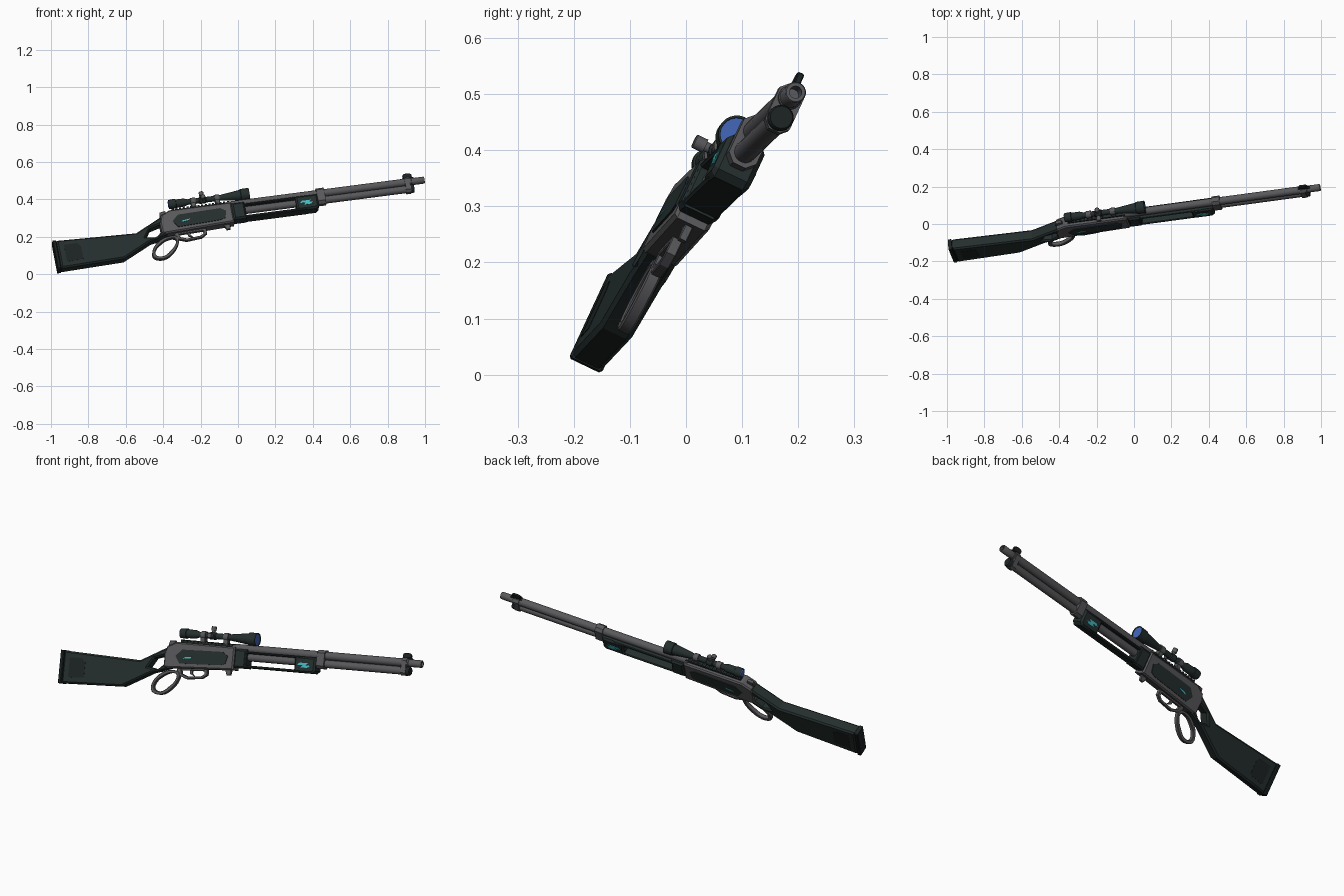
import bpy, bmesh, math
from mathutils import Vector, Matrix

if "Cube" in bpy.data.objects:
    bpy.data.objects.remove(bpy.data.objects["Cube"])

# Tilted frame: x runs along the barrel, y across, z up; origin on the bore axis
fwd = Vector((1, 0.135, 0.13)).normalized()
up = Vector((0, 0.43, 0.9))
up = (up - fwd * up.dot(fwd)).normalized()
side = up.cross(fwd)
FRAME = Matrix.Translation((0, 0.061, 0.374)) @ Matrix((fwd, side, up)).transposed().to_4x4()


def material(name, color):
    m = bpy.data.materials.new(name)
    m.use_nodes = True
    m.diffuse_color = (*color, 1)
    bsdf = m.node_tree.nodes["Principled BSDF"]
    bsdf.inputs["Base Color"].default_value = (*color, 1)
    bsdf.inputs["Roughness"].default_value = 0.6
    return m


DARK = material("dark green polymer", (0.018, 0.028, 0.027))
BLACK = material("black rubber", (0.012, 0.017, 0.017))
METAL = material("gun metal", (0.1, 0.1, 0.108))
CYAN = material("cyan paint", (0.06, 0.5, 0.55))
BLUE = material("blue lens", (0.055, 0.13, 0.47))


def finish(name, mesh, mat, angle=35):
    mesh.materials.clear()
    mesh.materials.append(mat)
    mesh.shade_smooth()
    mesh.set_sharp_from_angle(angle=math.radians(angle))
    ob = bpy.data.objects.new(name, mesh)
    ob.matrix_world = FRAME
    bpy.context.scene.collection.objects.link(ob)
    return ob


def plate(name, outline, half, mat, bevel=0.0, y=0.0, holes=()):
    """Side outline (x, z) extruded across, with chamfered rims and holes."""
    cu = bpy.data.curves.new(name, 'CURVE')
    cu.dimensions, cu.fill_mode = '2D', 'BOTH'
    cu.extrude, cu.bevel_depth, cu.offset = half - bevel, bevel, -bevel
    cu.bevel_resolution = 0
    for pts in (outline, *holes):
        sp = cu.splines.new('POLY')
        sp.points.add(len(pts) - 1)
        for p, (px, pz) in zip(sp.points, pts):
            p.co = (px, pz, 0, 1)
        sp.use_cyclic_u = True
    tmp = bpy.data.objects.new(name, cu)
    bpy.context.scene.collection.objects.link(tmp)
    dg = bpy.context.evaluated_depsgraph_get()
    mesh = bpy.data.meshes.new_from_object(tmp.evaluated_get(dg))
    bpy.data.objects.remove(tmp)
    bpy.data.curves.remove(cu)
    mesh.transform(Matrix.Translation((0, y, 0)) @ Matrix.Rotation(math.pi / 2, 4, 'X'))
    return finish(name, mesh, mat, 25)


def box(x0, x1, z0, z1):
    return [(x0, z0), (x1, z0), (x1, z1), (x0, z1)]


def lathe(name, profile, mat, z=0.0, sides=20, turn=None, at=None):
    """Profile of (distance, radius) spun around the long axis, or a turned one."""
    bm = bmesh.new()
    rings = []
    for d, r in profile:
        rings.append([bm.verts.new((d, r * math.cos(t), r * math.sin(t)))
                      for t in (2 * math.pi * i / sides for i in range(sides))])
    for a, b in zip(rings, rings[1:]):
        for i in range(sides):
            j = (i + 1) % sides
            bm.faces.new((a[i], a[j], b[j], b[i]))
    bm.faces.new(rings[0])
    bm.faces.new(rings[-1])
    bmesh.ops.recalc_face_normals(bm, faces=bm.faces)
    bm.transform(Matrix.Translation(at or (0, 0, z)) @ (turn or Matrix()))
    mesh = bpy.data.meshes.new(name)
    bm.to_mesh(mesh)
    bm.free()
    return finish(name, mesh, mat)


def rounded(pts, steps=2):
    for _ in range(steps):
        out = []
        for p, q in zip(pts, pts[1:] + pts[:1]):
            out += [(p[0] * u + q[0] * (1 - u), p[1] * u + q[1] * (1 - u)) for u in (0.75, 0.25)]
        pts = out
    return pts


def shrink(pts, d):
    """Inset a loop towards its centre by about d."""
    c = sum((Vector(p) for p in pts), Vector((0, 0))) / len(pts)
    return [tuple(Vector(p) + (c - Vector(p)).normalized() * d) for p in pts]


# Stock with its thumb hole and butt plate
stock = [(-1.005, -0.087), (-0.573, -0.103), (-0.42, -0.024), (-0.405, -0.13),
         (-0.506, -0.162), (-0.663, -0.242), (-1.005, -0.252)]
hole = [(-0.432, -0.068), (-0.432, -0.109), (-0.472, -0.143), (-0.526, -0.133), (-0.496, -0.087)]
plate("stock", stock, 0.031, DARK, 0.008, holes=[hole])
plate("butt_plate", box(-1.026, -1.007, -0.254, -0.085), 0.032, BLACK, 0.004)

# Receiver, its hammer and top rail
receiver = [(-0.435, -0.13), (-0.04, -0.113), (-0.04, 0.004), (-0.375, 0.004),
            (-0.425, -0.02), (-0.438, -0.06)]
plate("receiver", receiver, 0.034, METAL, 0.007)
plate("hammer", [(-0.43, -0.02), (-0.39, -0.005), (-0.395, 0.012), (-0.425, 0.008)], 0.009, METAL, 0.002)
plate("top_rail", box(-0.36, -0.04, 0.0, 0.012), 0.014, DARK)
for i in range(16):
    x = -0.358 + i * 0.02
    plate(f"rail_tooth_{i + 1}", box(x, x + 0.01, 0.01, 0.019), 0.016, DARK)

# Forearm: collar, open frame and front block
plate("forearm_collar", box(-0.04, 0.03, -0.1, -0.004), 0.037, DARK, 0.009)
plate("forearm_frame", box(0.0, 0.36, -0.096, -0.014), 0.034, DARK, 0.004,
      holes=[box(0.03, 0.31, -0.083, -0.024)])
plate("forearm_block", [(0.305, -0.096), (0.41, -0.096), (0.425, -0.082), (0.425, -0.014), (0.305, -0.014)],
      0.037, DARK, 0.009)

# Side panels and painted marks, on both sides
panel = [(-0.37, -0.066), (-0.335, -0.032), (-0.105, -0.026), (-0.075, -0.045),
         (-0.085, -0.085), (-0.115, -0.094), (-0.345, -0.103)]
streaks = [(0.325, -0.058, 0.05), (0.345, -0.07, 0.04)]
for label, s in (("front", -1), ("back", 1)):
    plate(f"receiver_panel_{label}", panel, 0.003, DARK, y=s * 0.0345)
    plate(f"receiver_mark_{label}", [(-0.325, -0.078), (-0.285, -0.073), (-0.275, -0.065), (-0.315, -0.069)],
          0.002, CYAN, y=s * 0.037)
    for i, (x, z, w) in enumerate(streaks):
        plate(f"forearm_mark_{label}_{i + 1}", [(x, z), (x + w, z), (x + w + 0.012, z + 0.012), (x + 0.012, z + 0.012)],
              0.002, CYAN, y=s * 0.037)
    plate(f"stock_panel_{label}", [(-0.97, -0.12), (-0.9, -0.118), (-0.88, -0.14), (-0.88, -0.215), (-0.97, -0.22)],
          0.001, BLACK, y=s * 0.031)

# Barrel with an open bore, magazine tube below
lathe("barrel", [(-0.06, 0.021), (0.94, 0.021), (0.942, 0.019), (1.01, 0.019), (1.013, 0.017),
                 (1.013, 0.011), (0.97, 0.011)], METAL)
lathe("magazine_tube", [(-0.05, 0.02), (0.925, 0.02)], METAL, z=-0.041)
lathe("magazine_cap", [(0.92, 0.023), (0.945, 0.023), (0.95, 0.02)], BLACK, z=-0.041)


# Barrel bands
def band(name, x0, x1, r):
    w = r * 0.45
    pts = [(-w, r), (w, r), (r, w), (r, -0.041 - w), (w, -0.041 - r),
           (-w, -0.041 - r), (-r, -0.041 - w), (-r, w)]
    bm = bmesh.new()
    f = bm.faces.new([bm.verts.new((x0, y, z)) for y, z in pts])
    new = bmesh.ops.extrude_face_region(bm, geom=[f])["geom"]
    bmesh.ops.translate(bm, verts=[v for v in new if isinstance(v, bmesh.types.BMVert)], vec=(x1 - x0, 0, 0))
    bmesh.ops.recalc_face_normals(bm, faces=bm.faces)
    mesh = bpy.data.meshes.new(name)
    bm.to_mesh(mesh)
    bm.free()
    finish(name, mesh, METAL, 20)


band("rear_band", 0.425, 0.468, 0.027)
band("front_band", 0.905, 0.932, 0.024)

# Front sight
plate("front_sight_base", [(0.89, 0.018), (0.96, 0.018), (0.95, 0.027), (0.905, 0.027)], 0.008, BLACK, 0.002)
plate("front_sight", rounded(box(0.9, 0.95, 0.018, 0.05), 2), 0.006, BLACK, 0.002)

# Lever loop, trigger guard, trigger and underside stud
loop = rounded([(-0.515, -0.255), (-0.44, -0.275), (-0.365, -0.215), (-0.34, -0.14),
                (-0.425, -0.136), (-0.495, -0.185)])
plate("lever_loop", loop, 0.012, METAL, 0.003, holes=[shrink(loop, 0.019)])
guard = [(-0.37, -0.125), (-0.365, -0.158), (-0.31, -0.178), (-0.225, -0.17), (-0.195, -0.15), (-0.195, -0.115)]
guard_gap = [(-0.345, -0.135), (-0.34, -0.152), (-0.305, -0.165), (-0.23, -0.158), (-0.212, -0.146), (-0.212, -0.13)]
plate("trigger_guard", guard, 0.01, METAL, 0.002, holes=[guard_gap])
plate("trigger", [(-0.3, -0.12), (-0.28, -0.12), (-0.283, -0.145), (-0.27, -0.16), (-0.295, -0.15)], 0.005, METAL)
plate("underside_stud", [(-0.1, -0.11), (-0.06, -0.105), (-0.065, -0.14), (-0.085, -0.142)], 0.008, METAL, 0.002)

# Scope body, lenses, rings and turrets
SZ = 0.051
lathe("scope_body", [(-0.365, 0.021), (-0.368, 0.024), (-0.35, 0.026), (-0.332, 0.026), (-0.33, 0.022),
                     (-0.285, 0.022), (-0.265, 0.015), (-0.09, 0.015), (-0.06, 0.019), (0.02, 0.029),
                     (0.022, 0.033), (0.068, 0.034), (0.068, 0.03), (0.06, 0.029)], DARK, z=SZ, sides=24)
lathe("objective_lens", [(0.058, 0.03), (0.065, 0.03)], BLUE, z=SZ, sides=24)
lathe("eyepiece_lens", [(-0.37, 0.019), (-0.36, 0.019)], BLUE, z=SZ, sides=24)
for label, x in (("rear", -0.25), ("front", -0.12)):
    lathe(f"scope_ring_{label}", [(x, 0.02), (x + 0.026, 0.02)], METAL, z=SZ)
    plate(f"scope_foot_{label}", box(x, x + 0.026, 0.012, 0.04), 0.014, METAL, 0.002)
lathe("scope_saddle", [(-0.205, 0.015), (-0.2, 0.019), (-0.17, 0.019), (-0.165, 0.015)], DARK, z=SZ)
knob = [(0.0, 0.009), (0.026, 0.009), (0.026, 0.013), (0.046, 0.013), (0.048, 0.011)]
for label, axis, angle in (("top", 'Y', -90), ("side", 'Z', -90)):
    lathe(f"{label}_turret", knob, METAL, sides=16, at=(-0.185, 0, SZ),
          turn=Matrix.Rotation(math.radians(angle), 4, axis))
